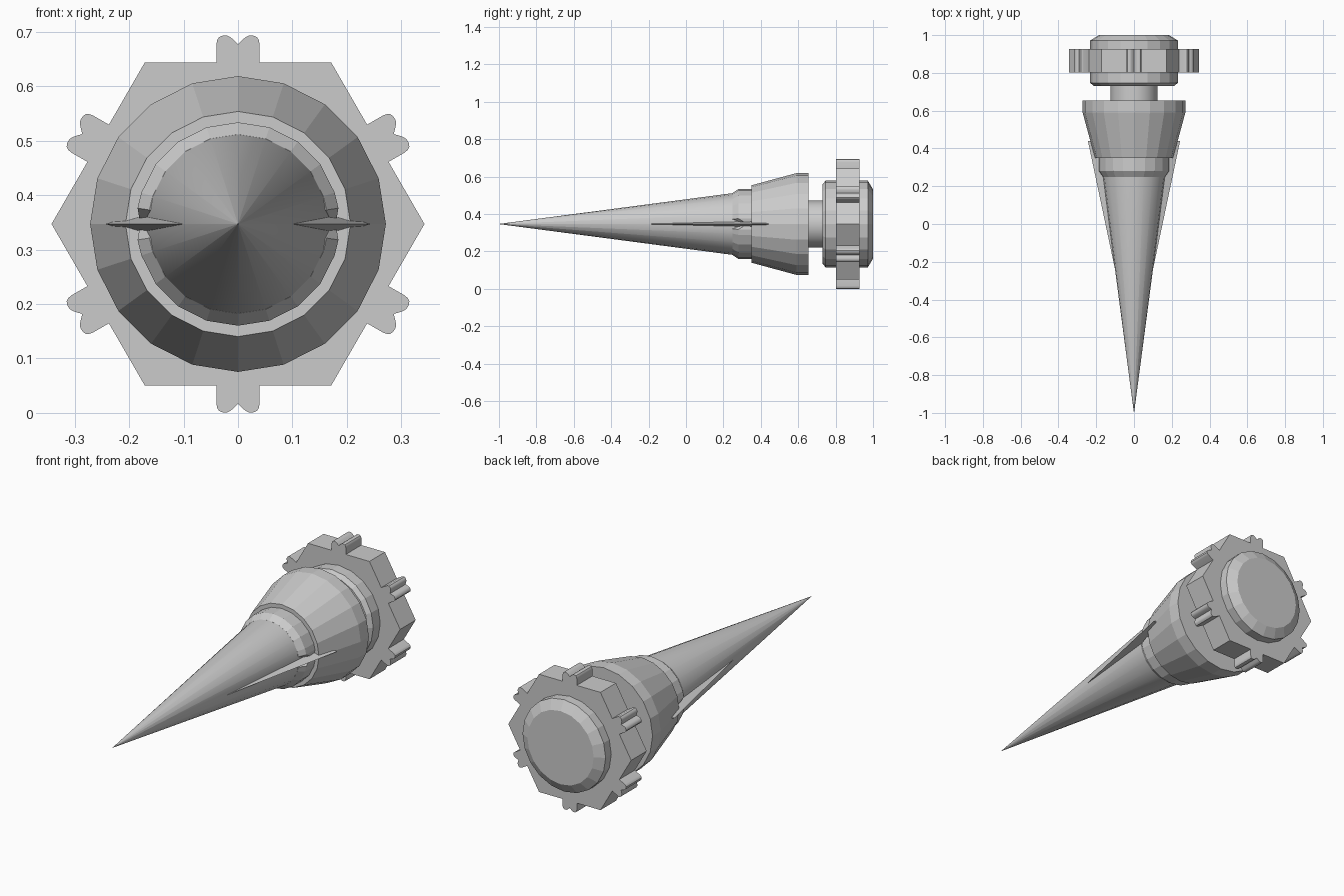
import bpy, bmesh
from math import sin, cos, pi, radians

if "Cube" in bpy.data.objects:
    bpy.data.objects.remove(bpy.data.objects["Cube"])

CZ = 0.347  # height of the long axis, which runs along y
SIDES = 20


def finish(name, bm, smooth=None):
    bmesh.ops.remove_doubles(bm, verts=bm.verts, dist=1e-5)
    bmesh.ops.recalc_face_normals(bm, faces=bm.faces)
    me = bpy.data.meshes.new(name)
    bm.to_mesh(me)
    bm.free()
    ob = bpy.data.objects.new(name, me)
    bpy.context.collection.objects.link(ob)
    if smooth:
        bpy.ops.object.select_all(action='DESELECT')
        ob.select_set(True)
        bpy.context.view_layer.objects.active = ob
        bpy.ops.object.shade_smooth_by_angle(angle=radians(smooth))
    return ob


def ring(bm, r, y, n=SIDES):
    return [bm.verts.new((r * cos(2 * pi * k / n), y, CZ + r * sin(2 * pi * k / n)))
            for k in range(n)]


def lathe(name, profile, smooth=None):
    """Closed solid of revolution from (radius, y) pairs."""
    bm = bmesh.new()
    rings = [ring(bm, r, y) for r, y in profile]
    for a, b in zip(rings, rings[1:]):
        for k in range(SIDES):
            j = (k + 1) % SIDES
            bm.faces.new((a[k], a[j], b[j], b[k]))
    bm.faces.new(rings[0])
    bm.faces.new(rings[-1])
    return finish(name, bm, smooth)


# Turned parts, tip to back
lathe("spike", [(0.0005, -1.0), (0.169, 0.28), (0.169, 0.37)], 30)
lathe("housing", [(0.207, 0.35), (0.272, 0.59), (0.272, 0.655)])
lathe("neck", [(0.125, 0.64), (0.125, 0.74)], 30)
lathe("hub", [(0.212, 0.73), (0.232, 0.747), (0.232, 0.972), (0.185, 1.0)])

# Collar in two halves, each tapering off beside a fin
for label, s in (("upper", 1), ("lower", -1)):
    bm = bmesh.new()
    angles = [3.5, 9] + list(range(18, 163, 18)) + [171, 176.5]
    loops = []
    for i, a in enumerate(angles):
        end = i in (0, len(angles) - 1)
        prof = [(0.15, 0.245), (0.165, 0.248), (0.187, 0.28), (0.187, 0.36), (0.15, 0.36)]
        if end:
            prof = [(0.15, 0.29), (0.17, 0.29), (0.182, 0.31), (0.182, 0.36), (0.15, 0.36)]
        a = radians(a)
        loops.append([bm.verts.new((r * cos(a), y, CZ + s * r * sin(a))) for r, y in prof])
    for a, b in zip(loops, loops[1:]):
        for k in range(5):
            j = (k + 1) % 5
            bm.faces.new((a[k], a[j], b[j], b[k]))
    bm.faces.new(loops[0])
    bm.faces.new(loops[-1])
    finish("collar_" + label, bm)

# Side fins, thin tapering ridges
for label, s in (("left", -1), ("right", 1)):
    bm = bmesh.new()
    tip = bm.verts.new((s * 0.092, -0.28, CZ))
    back = [bm.verts.new((s * x, 0.44, CZ + z))
            for x, z in ((0.12, -0.036), (0.244, 0), (0.12, 0.036))]
    bm.faces.new(back)
    for k in range(3):
        bm.faces.new((tip, back[k], back[(k + 1) % 3]))
    finish("fin_" + label, bm)

# Hexagonal plate with a twin-bump lug on every flat
half = [(0.1715, 0.297), (0.0395, 0.297), (0.0395, 0.331), (0.0382, 0.3385),
        (0.0345, 0.344), (0.028, 0.3465), (0.020, 0.3465), (0.013, 0.343), (0.006, 0.3365)]
side = half + [(0, 0.331)] + [(-t, r) for t, r in half[:0:-1]]
bm = bmesh.new()
outline = []
for k in range(6):
    a = radians(60 * k)
    for t, r in side:
        outline.append(bm.verts.new((t * cos(a) - r * sin(a), 0.803, CZ + t * sin(a) + r * cos(a))))
face = bm.faces.new(outline)
out = bmesh.ops.extrude_face_region(bm, geom=[face], use_keep_orig=True)
for v in out["geom"]:
    if isinstance(v, bmesh.types.BMVert):
        v.co.y = 0.927
finish("hex_plate", bm, 35)
